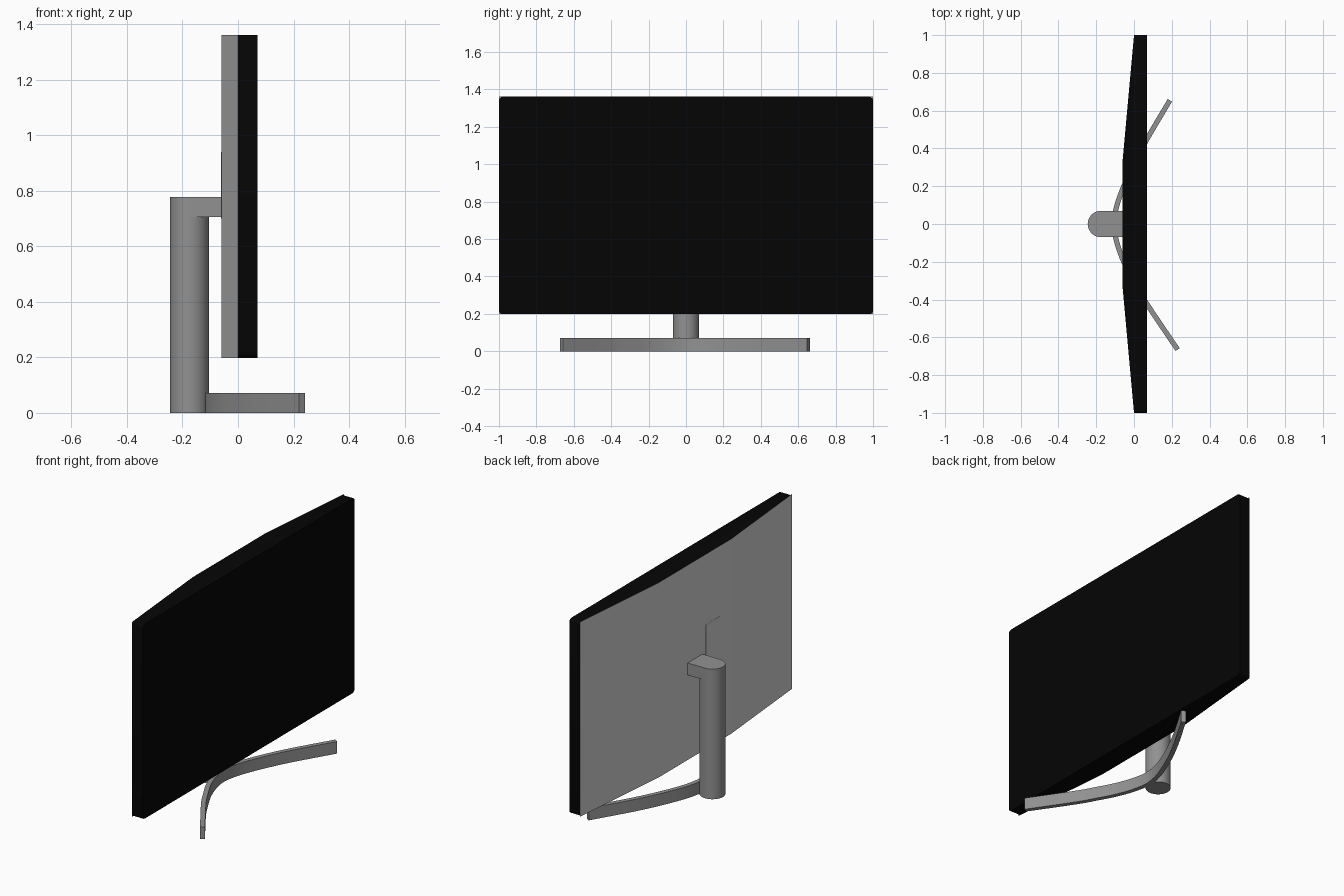
import bpy, bmesh, math
from mathutils import Vector

if "Cube" in bpy.data.objects:
    bpy.data.objects.remove(bpy.data.objects["Cube"])


def material(name, rgb):
    m = bpy.data.materials.new(name)
    m.diffuse_color = (*rgb, 1.0)
    m.use_nodes = True
    m.node_tree.nodes["Principled BSDF"].inputs["Base Color"].default_value = m.diffuse_color
    return m


BLACK = material("black plastic", (0.0016, 0.0016, 0.0016))
GREY = material("grey metal", (0.285, 0.285, 0.285))
LIGHT = material("light grey plastic", (0.64, 0.64, 0.64))


def finish(name, bm, *mats):
    bmesh.ops.recalc_face_normals(bm, faces=bm.faces)
    me = bpy.data.meshes.new(name)
    bm.to_mesh(me)
    bm.free()
    for m in mats:
        me.materials.append(m)
    ob = bpy.data.objects.new(name, me)
    bpy.context.collection.objects.link(ob)
    return ob


def smooth(ob):
    bpy.ops.object.select_all(action='DESELECT')
    bpy.context.view_layer.objects.active = ob
    ob.select_set(True)
    bpy.ops.object.shade_smooth_by_angle(angle=math.radians(35))


def add_box(bm, lo, hi):
    vs = bmesh.ops.create_cube(bm, size=1)["verts"]
    for v in vs:
        v.co = Vector([lo[i] + (v.co[i] + 0.5) * (hi[i] - lo[i]) for i in range(3)])


def extrude_outline(points, z0, z1):
    """Closed prism over a plan outline."""
    bm = bmesh.new()
    face = bm.faces.new([bm.verts.new((x, y, z0)) for x, y in points])
    new = bmesh.ops.extrude_face_region(bm, geom=[face])["geom"]
    for v in new:
        if isinstance(v, bmesh.types.BMVert):
            v.co.z = z1
    return bm


# screen panel with rounded corners, facing +x
bm = bmesh.new()
add_box(bm, (0, -1, 0.198), (0.07, 1, 1.361))
corners = [e for e in bm.edges if abs(e.verts[0].co.x - e.verts[1].co.x) > 0.01]
bmesh.ops.bevel(bm, geom=corners, offset=0.02, segments=3, affect='EDGES', profile=0.5)
front = [f for f in bm.faces if f.normal.x > 0.9]
bmesh.ops.inset_region(bm, faces=front, thickness=0.03, depth=0)
smooth(finish("screen_panel", bm, BLACK))

# rear housing: light grey back, black top and bottom
bm = extrude_outline([(0, -1), (0, 1), (-0.06, 0.34), (-0.06, -0.34)], 0.198, 1.361)
bm.normal_update()
for f in bm.faces:
    f.material_index = 1 if abs(f.normal.z) < 0.5 else 0
bmesh.ops.delete(bm, geom=[f for f in bm.faces if abs(f.calc_center_median().x) < 1e-4],
                 context='FACES_ONLY')
finish("rear_housing", bm, BLACK, LIGHT)

# flat cover on the back
bm = bmesh.new()
add_box(bm, (-0.061, -0.24, 0.7), (-0.055, -0.1, 0.94))
finish("rear_cover", bm, LIGHT)

# stand pillar
bm = bmesh.new()
bmesh.ops.create_cone(bm, cap_ends=True, segments=48, radius1=0.07, radius2=0.07, depth=0.777)
bmesh.ops.translate(bm, verts=bm.verts, vec=(-0.175, 0, 0.3885))
smooth(finish("stand_pillar", bm, GREY))

# arm joining pillar to housing
bm = bmesh.new()
add_box(bm, (-0.175, -0.07, 0.705), (-0.058, 0.07, 0.777))
finish("stand_arm", bm, GREY)

# curved foot: a band following a smooth plan path
path = [(0.19, 0.655), (0.066, 0.445), (0.0, 0.32), (-0.052, 0.205), (-0.09, 0.1),
        (-0.106, 0.0), (-0.09, -0.1), (-0.052, -0.205), (0.0, -0.305), (0.066, -0.42),
        (0.231, -0.665)]
pts = [Vector(p) for p in path]


def spline(p0, p1, p2, p3, t):
    return 0.5 * (2 * p1 + (p2 - p0) * t + (2 * p0 - 5 * p1 + 4 * p2 - p3) * t * t
                  + (3 * p1 - p0 - 3 * p2 + p3) * t ** 3)


ext = [2 * pts[0] - pts[1]] + pts + [2 * pts[-1] - pts[-2]]
line = [spline(*ext[i:i + 4], k / 4) for i in range(len(pts) - 1) for k in range(4)] + [pts[-1]]
left, right = [], []
for i, p in enumerate(line):
    d = (line[min(i + 1, len(line) - 1)] - line[max(i - 1, 0)]).normalized()
    n = Vector((-d.y, d.x)) * 0.0135
    left.append(p + n)
    right.append(p - n)
bm = bmesh.new()
rings = [[bm.verts.new((q.x, q.y, z)) for q, z in ((a, 0), (b, 0), (b, 0.072), (a, 0.072))]
         for a, b in zip(left, right)]
for r, s in zip(rings, rings[1:]):
    for k in range(4):
        bm.faces.new((r[k], r[(k + 1) % 4], s[(k + 1) % 4], s[k]))
bm.faces.new(rings[0])
bm.faces.new(rings[-1])
smooth(finish("curved_foot", bm, GREY))
